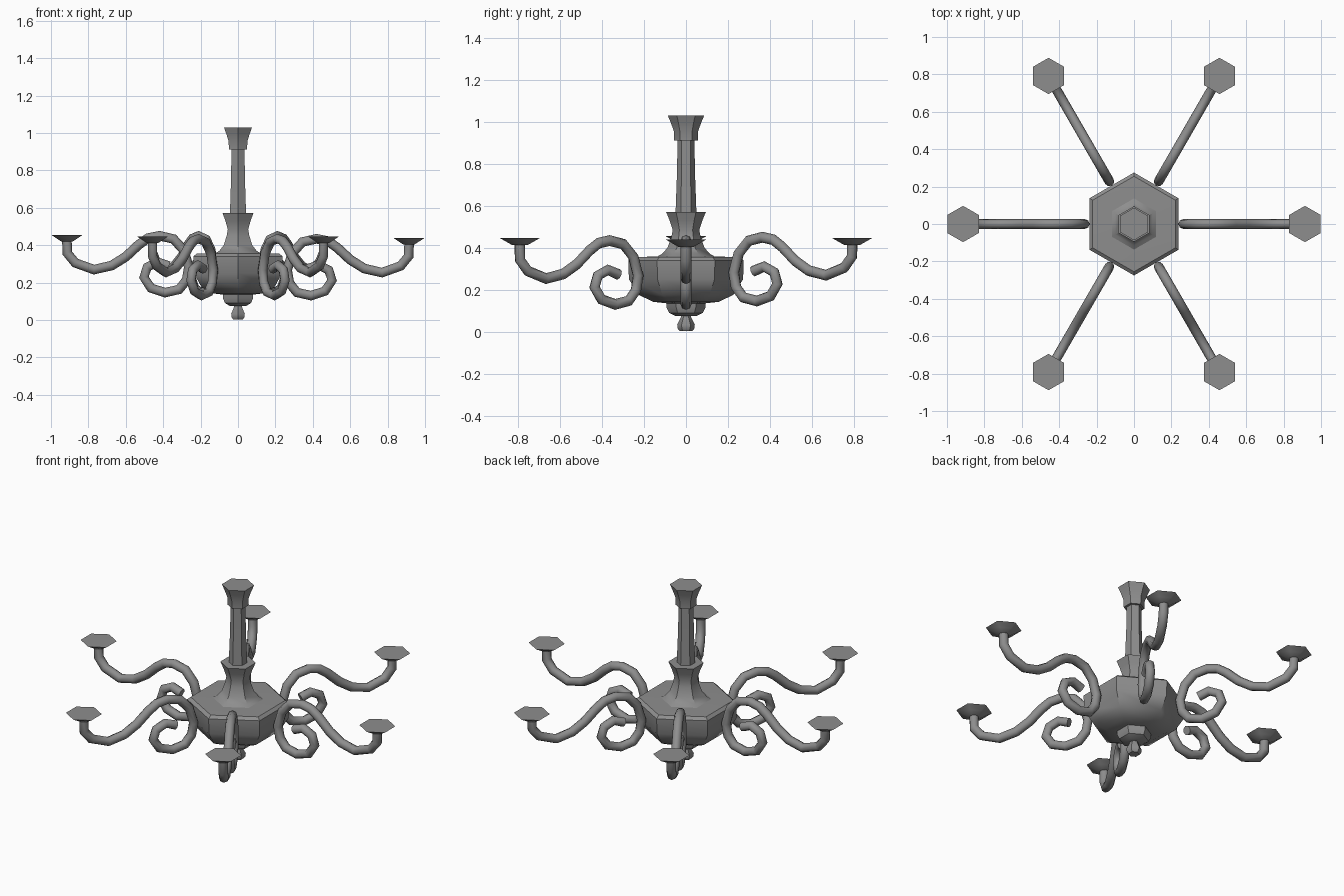
import bpy, bmesh, math

if "Cube" in bpy.data.objects:
    bpy.data.objects.remove(bpy.data.objects["Cube"])

metal = bpy.data.materials.new("grey metal")
metal.diffuse_color = (0.27, 0.27, 0.27, 1)
metal.use_nodes = True
metal.node_tree.nodes["Principled BSDF"].inputs["Base Color"].default_value = metal.diffuse_color


def finish(ob, angle):
    ob.data.materials.clear()
    ob.data.materials.append(metal)
    bpy.ops.object.select_all(action='DESELECT')
    ob.select_set(True)
    bpy.context.view_layer.objects.active = ob
    bpy.ops.object.shade_smooth_by_angle(angle=math.radians(angle))


def hex_turned(name, profile, loc=(0, 0, 0)):
    """Six-sided turned solid from (radius, z) pairs, top to bottom."""
    bm = bmesh.new()
    rings = []
    for r, z in profile:
        rings.append([bm.verts.new((r * math.cos(a), r * math.sin(a), z))
                      for a in (math.radians(30 + 60 * k) for k in range(6))])
    for up, low in zip(rings, rings[1:]):
        for k in range(6):
            n = (k + 1) % 6
            bm.faces.new((up[k], low[k], low[n], up[n]))
    bm.faces.new(rings[0])
    bm.faces.new(rings[-1][::-1])
    bmesh.ops.recalc_face_normals(bm, faces=bm.faces)
    me = bpy.data.meshes.new(name)
    bm.to_mesh(me)
    bm.free()
    ob = bpy.data.objects.new(name, me)
    bpy.context.collection.objects.link(ob)
    ob.location = loc
    finish(ob, 35)
    return ob


# Central column
hex_turned("ceiling_cup", [(.087, 1.03), (.072, .995), (.058, .955), (.056, .91)])
hex_turned("stem", [(.041, .92), (.042, .78), (.05, .56)])
hex_turned("vase_neck", [(.095, .571), (.078, .53), (.063, .485), (.07, .45),
                         (.088, .40), (.115, .37), (.16, .345)])
hex_turned("bowl", [(.15, .358), (.255, .355), (.275, .34), (.272, .25),
                    (.225, .175), (.155, .142), (.09, .135)])
hex_turned("bottom_boss", [(.094, .15), (.093, .115), (.08, .09), (.05, .075)])
hex_turned("finial", [(.021, .085), (.025, .068), (.042, .033), (.039, .014), (.03, .003)])

# Scrolled arms, (distance from axis, z) from dish to scroll tip
path = [(.915, .43), (.913, .35), (.87, .297), (.77, .261), (.675, .283),
        (.60, .33), (.53, .395), (.48, .43), (.42, .442), (.345, .425),
        (.29, .365), (.263, .275), (.275, .205), (.315, .155), (.39, .138),
        (.465, .162), (.503, .22), (.485, .275), (.43, .302), (.37, .28)]

for k in range(6):
    a = math.radians(60 * k)
    c, s = math.cos(a), math.sin(a)
    dz = .008 if k in (1, 2, 3) else -.008
    cu = bpy.data.curves.new("arm_curve", 'CURVE')
    cu.dimensions = '3D'
    cu.bevel_depth = .026
    cu.bevel_resolution = 2
    cu.use_fill_caps = True
    sp = cu.splines.new('POLY')
    sp.points.add(len(path) - 1)
    for p, (r, z) in zip(sp.points, path):
        p.co = (r * c, r * s, z + dz, 1)
    arm = bpy.data.objects.new("arm_%d" % (k + 1), cu)
    bpy.context.collection.objects.link(arm)
    bpy.ops.object.select_all(action='DESELECT')
    arm.select_set(True)
    bpy.context.view_layer.objects.active = arm
    bpy.ops.object.convert(target='MESH')
    finish(bpy.context.view_layer.objects.active, 50)
    # Candle dish
    top = .447 + (dz if k in (0, 3) else 0)
    hex_turned("dish_%d" % (k + 1), [(.097, 0), (.062, -.02), (.036, -.035)],
               (.914 * c, .914 * s, top))
